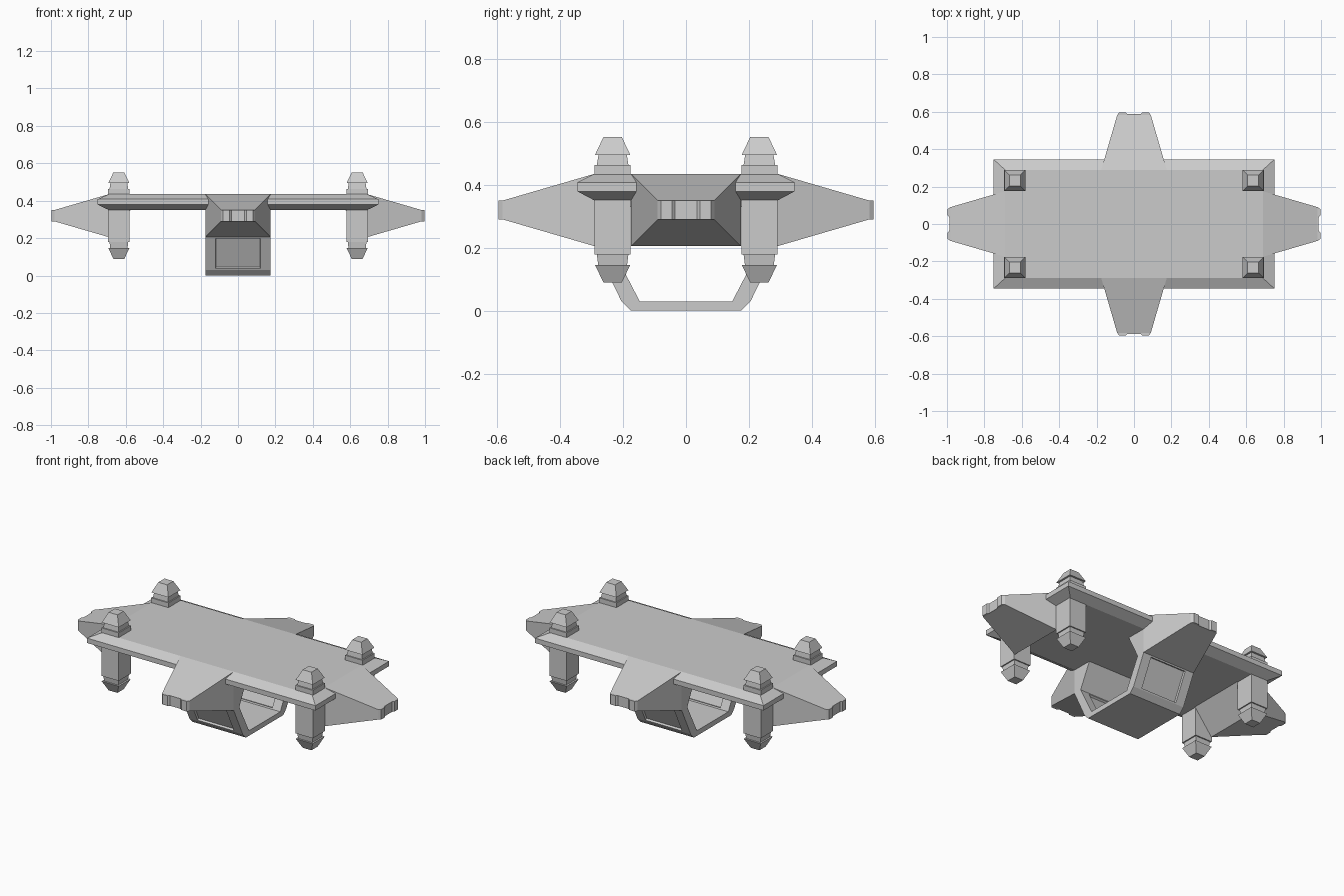
import bpy, bmesh
from math import pi
from mathutils import Matrix

if "Cube" in bpy.data.objects:
    bpy.data.objects.remove(bpy.data.objects["Cube"])


def finish(bm, name, matrix=Matrix()):
    bmesh.ops.recalc_face_normals(bm, faces=bm.faces)
    bm.transform(matrix)
    mesh = bpy.data.meshes.new(name)
    bm.to_mesh(mesh)
    bm.free()
    ob = bpy.data.objects.new(name, mesh)
    bpy.context.collection.objects.link(ob)
    return ob


def loft(bm, rings):
    """Skin equal-length point rings and cap both ends."""
    rows = [[bm.verts.new(p) for p in r] for r in rings]
    for a, b in zip(rows, rows[1:]):
        n = len(a)
        for i in range(n):
            bm.faces.new((a[i], a[(i + 1) % n], b[(i + 1) % n], b[i]))
    bm.faces.new(rows[0])
    bm.faces.new(rows[-1])


def stack(name, sections, matrix=Matrix()):
    """Stacked rectangles given as (half x, half y, z)."""
    bm = bmesh.new()
    loft(bm, [[(-x, -y, z), (x, -y, z), (x, y, z), (-x, y, z)] for x, y, z in sections])
    return finish(bm, name, matrix)


# Bevelled deck plate
stack("deck", [(.69, .29, .35), (.75, .345, .379), (.75, .345, .408), (.69, .29, .435)])

# Corner posts with stepped, tapered caps
POST = [(.029, .089), (.056, .146), (.046, .146), (.05, .178), (.057, .178),
        (.057, .463), (.05, .463), (.045, .495), (.056, .495), (.029, .552)]
for sx in (-1, 1):
    for sy in (-1, 1):
        stack("corner_post", [(h, h, z) for h, z in POST],
              Matrix.Translation((sx * .637, sy * .233, 0)))


# Tapered wings with an undercut root and a notched tip
def wing(name, root, angle):
    rot = Matrix.Rotation(angle, 4, 'Z')
    w, tip = .175, root + .292
    bm = bmesh.new()
    loft(bm, [[(x0, -w, z0), (x0, w, z0), (x1, v, z1), (x1, -v, z1)] for x0, z0, x1, z1, v in
              [(root, .205, tip, .29, .09), (root, .435, tip, .35, .09)]])
    finish(bm, name, rot)
    # undercut wedge behind the wing root
    bm = bmesh.new()
    loft(bm, [[(root, y, .205), (root, y, .433), (root - .115, y, .433), (root - .115, y, .35)]
              for y in (-w, w)])
    finish(bm, name + "_root", rot)
    # notched end
    half = [(0, .09), (.014, .08), (.014, .045), (.005, .035)]
    outline = half + [(d, -y) for d, y in reversed(half)]
    bm = bmesh.new()
    loft(bm, [[(tip + d, y, z) for d, y in outline] for z in (.29, .35)])
    finish(bm, name + "_tip", rot)


for name, root, angle in (("right_wing", .69, 0), ("left_wing", .69, pi),
                          ("back_wing", .29, pi / 2), ("front_wing", .29, -pi / 2)):
    wing(name, root, angle)

# Hanging loop under the deck, with recessed panels on the slanted walls
outer = [(.175, 0), (.205, .03), (.29, .205), (.2, .36)]
inner = [(.16, .36), (.238, .205), (.147, .03)]
side = outer + inner
profile = side + [(-y, z) for y, z in reversed(side)]
bm = bmesh.new()
loft(bm, [[(x, y, z) for y, z in profile] for x in (-.175, .175)])
bmesh.ops.recalc_face_normals(bm, faces=bm.faces)
bm.faces.ensure_lookup_table()
walls = [f for f in bm.faces if len(f.verts) == 4
         and abs(f.calc_center_median().z - .1175) < .002]
bmesh.ops.inset_individual(bm, faces=walls, thickness=.012)
for f in walls:
    for v in f.verts:
        v.co.x *= .117 / .163
bm.normal_update()
bmesh.ops.inset_individual(bm, faces=walls, thickness=.003, depth=-.012)
finish(bm, "hanging_loop")
